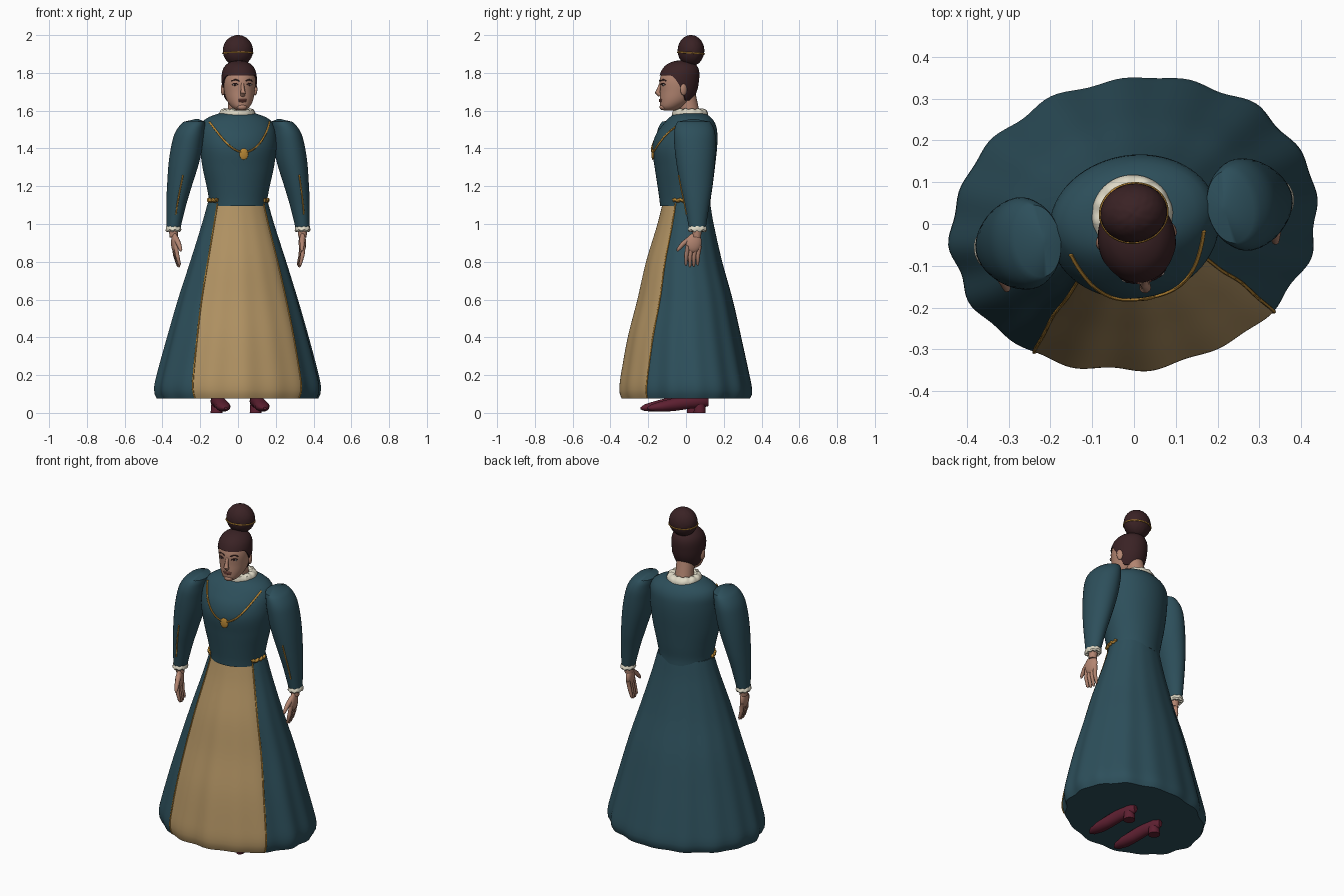
import bpy, bmesh, math
from math import sin, cos, pi, radians
from mathutils import Vector, Matrix

cube = bpy.data.objects.get("Cube")
if cube:
    bpy.data.objects.remove(cube, do_unlink=True)

TURN = Matrix.Rotation(radians(10), 4, 'Z')  # the whole figure stands slightly turned


def material(name, r, g, b):
    m = bpy.data.materials.new(name)
    m.use_nodes = True
    m.diffuse_color = (r, g, b, 1)
    bsdf = m.node_tree.nodes["Principled BSDF"]
    bsdf.inputs["Base Color"].default_value = (r, g, b, 1)
    bsdf.inputs["Roughness"].default_value = 0.8
    return m


teal = material("teal cloth", .026, .078, .104)
beige = material("beige cloth", .44, .29, .125)
gold = material("gold", .48, .24, .035)
cream = material("cream linen", .73, .69, .56)
skin = material("skin", .45, .235, .165)
lip = material("lips", .31, .11, .085)
hair = material("dark brown hair", .042, .016, .018)
wine = material("wine leather", .11, .014, .03)
white = material("eye white", .6, .55, .5)


def finish(bm, name, mats, angle=45):
    bmesh.ops.recalc_face_normals(bm, faces=bm.faces)
    me = bpy.data.meshes.new(name)
    bm.to_mesh(me)
    bm.free()
    me.transform(TURN)
    for m in mats:
        me.materials.append(m)
    ob = bpy.data.objects.new(name, me)
    bpy.context.collection.objects.link(ob)
    bpy.ops.object.select_all(action='DESELECT')
    ob.select_set(True)
    bpy.context.view_layer.objects.active = ob
    bpy.ops.object.shade_smooth_by_angle(angle=radians(angle))
    return ob


def loft(name, rings, mats, caps=(True, True), rule=None):
    """Skin closed rings of points; rule(column) picks the material."""
    bm = bmesh.new()
    grid = [[bm.verts.new(p) for p in ring] for ring in rings]
    n = len(grid[0])
    for a, b in zip(grid, grid[1:]):
        for j in range(n):
            k = (j + 1) % n
            f = bm.faces.new((a[j], a[k], b[k], b[j]))
            f.material_index = rule(j) if rule else 0
    for end, cap in ((grid[0], caps[0]), (grid[-1], caps[1])):
        if cap:
            bm.faces.new(end)
    return finish(bm, name, mats)


def tube(name, path, radius, mat, n=8):
    """Round tube along a path; radius is a number or one per point."""
    path = [Vector(p) for p in path]
    radii = radius if isinstance(radius, list) else [radius] * len(path)
    side = Vector((.31, .2, .93))
    rings = []
    for i, p in enumerate(path):
        d = (path[min(i + 1, len(path) - 1)] - path[max(i - 1, 0)]).normalized()
        u = (side - d * side.dot(d)).normalized()
        v = d.cross(u)
        rings.append([p + (u * cos(t) + v * sin(t)) * radii[i]
                      for t in (2 * pi * k / n for k in range(n))])
    return loft(name, rings, [mat])


def ball(name, centre, size, mat, seg=24, rot=None, bump=None):
    bm = bmesh.new()
    bmesh.ops.create_uvsphere(bm, u_segments=seg, v_segments=seg // 2, radius=1)
    for v in bm.verts:
        if bump:
            v.co *= bump(v.co)
        v.co = v.co * Vector(size)
        if rot:
            v.co = rot @ v.co
        v.co += Vector(centre)
    return finish(bm, name, [mat], 80)


def at(table, z):
    """Smooth cubic reading of a profile table at height z."""
    z = min(max(z, table[0][0]), table[-1][0])
    i = max(k for k in range(len(table) - 1) if table[k][0] <= z)
    a, b = table[i], table[i + 1]
    p, q = table[max(i - 1, 0)], table[min(i + 2, len(table) - 1)]
    h = b[0] - a[0]
    t = (z - a[0]) / h
    out = []
    for c in range(1, len(a)):
        m0 = (b[c] - p[c]) / (b[0] - p[0]) * h
        m1 = (q[c] - a[c]) / (q[0] - a[0]) * h
        out.append((2*t**3 - 3*t*t + 1) * a[c] + (t**3 - 2*t*t + t) * m0
                   + (3*t*t - 2*t**3) * b[c] + (t**3 - t*t) * m1)
    return out


def surf(table, a, z, grow=0.0):
    """Point on an oval body: angle a runs from the front towards +x."""
    w, f, b = at(table, z)
    return Vector(((w + grow) * sin(a), (f + b) / 2 - ((b - f) / 2 + grow) * cos(a), z))


def heights(lo, hi, n):
    return [lo + (hi - lo) * i / n for i in range(n + 1)]


def turns(n):
    return [2 * pi * j / n for j in range(n)]


# Skirt with front panel: rows are height, half width, front, back
SKIRT = [(.075, .425, -.335, .335), (.1, .437, -.345, .347), (.14, .44, -.347, .345),
         (.2, .428, -.34, .333), (.4, .375, -.305, .29), (.6, .318, -.255, .245),
         (.8, .255, -.21, .19), (1., .192, -.15, .145), (1.12, .158, -.12, .125)]
PANEL, COLS = 50, 170


def panel_edge(z):
    return radians(40 + 10 * z / 1.1)


def skirt_point(a, z, grow=0.0):
    p = surf(SKIRT, a, z, grow)
    k = 1 + (.003 + .017 * (1.1 - z)) * (.6 * cos(16 * a + 1) + .4 * cos(11 * a))
    return Vector((p.x * k, p.y * k, z))


def skirt_ring(z):
    e = panel_edge(z)
    inner = [-e + 2 * e * j / PANEL for j in range(PANEL)]
    rest = COLS - PANEL
    return [skirt_point(a, z) for a in
            inner + [e + (2 * pi - 2 * e) * j / rest for j in range(rest)]]


loft("skirt", [skirt_ring(z) for z in heights(.075, 1.12, 44)], [teal, beige],
     rule=lambda j: 1 if j < PANEL else 0)
for s, side in ((1, "left"), (-1, "right")):
    tube(side + "_skirt_trim",
         [skirt_point(s * panel_edge(z), z, .001) for z in heights(.08, 1.11, 40)], .004, gold)

# Bodice
TORSO = [(1.095, .152, -.137, .13), (1.13, .155, -.14, .13), (1.2, .168, -.15, .14),
         (1.3, .19, -.165, .152), (1.4, .203, -.178, .163), (1.47, .203, -.16, .165),
         (1.52, .195, -.125, .158), (1.56, .165, -.09, .135), (1.585, .1, -.06, .105)]
loft("bodice", [[surf(TORSO, a, z) for a in turns(64)] for z in heights(1.095, 1.585, 28)], [teal])

# Necklace lies on the bodice
chain = []
for i in range(-20, 21):
    x = .16 * i / 20
    z = 1.38 + .16 * abs(i / 20) ** 2
    chain.append(surf(TORSO, math.asin(x / at(TORSO, z)[0]), z, .002))
tube("necklace", chain, .005, gold)
ball("pendant", surf(TORSO, 0, 1.37, .002), (.024, .007, .03), gold)

# Collar and neck
ruff = [(1.565, .092, -.068, .115), (1.585, .097, -.074, .118),
        (1.603, .088, -.066, .108), (1.61, .07, -.045, .085), (1.6, .05, -.03, .07)]
loft("collar", [[surf([r, (9, 0, 0, 0)], a, r[0]) * 1 + Vector((0, 0, .003 * cos(12 * a)))
                 for a in turns(72)] for r in ruff], [cream])
tube("neck", [(0, .025, 1.56), (0, .015, 1.62), (0, .0, 1.69)], [.055, .05, .05], skin, 24)

# Head, and hair cap following the same form down to a hairline
HEAD = [(1.6, .02, -.115, -.06), (1.615, .043, -.134, -.03), (1.65, .067, -.139, .02),
        (1.7, .08, -.139, .05), (1.76, .086, -.14, .062), (1.81, .08, -.124, .062),
        (1.84, .06, -.098, .045), (1.857, .03, -.062, .01), (1.862, .004, -.032, -.025)]
loft("head", [[surf(HEAD, a, z) for a in turns(48)] for z in heights(1.6, 1.862, 30)], [skin])


def hairline(a):
    t = abs(math.remainder(a, 2 * pi))
    k = min(max((t - radians(55)) / radians(70), 0), 1)
    return 1.785 - .132 * k * k * (3 - 2 * k)


def hair_point(a, u):
    z = hairline(a) + (1.862 - hairline(a)) * u
    return surf(HEAD, a, z, .007) + Vector((0, 0, .004 * u))


loft("hair_cap", [[surf(HEAD, a, hairline(a), -.01) for a in turns(64)]]
     + [[hair_point(a, i / 20) for a in turns(64)] for i in range(21)], [hair], (False, True))
ball("hair_bun", (.004, .026, 1.918), (.08, .07, .082), hair, 64,
     bump=lambda c: 1 + .012 * sin(17 * c.x) * sin(17 * c.y + 1) * sin(17 * c.z))
tube("bun_band", [(.004 + .08 * sin(a), .026 - .07 * cos(a), 1.905 + .004 * cos(a))
                  for a in turns(48) + [2 * pi]], .004, gold)

# Face
tube("nose", [(0, -.136, 1.745), (0, -.144, 1.72), (0, -.154, 1.695), (0, -.14, 1.682)],
     [.007, .01, .014, .012], skin, 12)
ball("chin", (0, -.122, 1.619), (.027, .02, .017), skin)
ball("upper_lip", (0, -.137, 1.658), (.025, .008, .005), lip)
ball("lower_lip", (0, -.136, 1.65), (.021, .009, .006), lip)

# Sleeves: height, centre x, half width, half depth
SLEEVE = [(.975, .347, .036, .044), (1.1, .332, .052, .066), (1.2, .315, .065, .085),
          (1.34, .288, .081, .104), (1.45, .268, .08, .111), (1.5, .255, .072, .106),
          (1.54, .235, .056, .088), (1.552, .226, .038, .062), (1.556, .22, .006, .01)]


def sleeve_point(s, a, z, grow=0.0):
    c, w, d = at(SLEEVE, z)
    return Vector((s * (c + (w + grow) * sin(a)), -(d + grow) * cos(a), z))


for s, side in ((1, "left"), (-1, "right")):
    # Face and ears
    ball(side + "_eye", surf(HEAD, s * .47, 1.737, -.003), (.015, .007, .006), white)
    ball(side + "_iris", surf(HEAD, s * .46, 1.737, .002), (.006, .004, .006), hair)
    tube(side + "_eyelid", [surf(HEAD, s * (.27 + .04 * i), 1.738 + .007 * sin(pi * i / 10), .002)
                            for i in range(11)], .0025, hair, 6)
    tube(side + "_brow", [surf(HEAD, s * (.2 + .05 * i), 1.757 + .007 * sin(pi * i / 10), .001)
                          for i in range(11)], .003, hair, 6)
    ball(side + "_ear", (s * .086, -.028, 1.713), (.011, .019, .032), skin,
         rot=Matrix.Rotation(s * .3, 3, 'Z'))

    # Sleeve, piping and cuff
    loft(side + "_sleeve", [[sleeve_point(s, a, z) for a in turns(40)]
                            for z in heights(.975, 1.556, 40)], [teal])
    tube(side + "_sleeve_piping", [sleeve_point(s, .12, z, .001)
                                   for z in heights(1.05, 1.26, 14)], .004, gold)
    cuff = [(.995, .032), (.985, .043), (.968, .046), (.96, .04), (.965, .02)]
    loft(side + "_cuff", [[(s * (.347 + r * .9 * sin(a)), -r * 1.1 * cos(a), z + .003 * cos(9 * a))
                           for a in turns(54)] for z, r in cuff], [cream])

    # Waist ornament
    tube(side + "_waist_clasp", [surf(TORSO, s * radians(52 + 4 * i), 1.125 + .004 * sin(2 * i), .003)
                                 for i in range(12)], [.007 + .004 * abs(cos(i)) for i in range(12)], gold)

    # Hand
    tube(side + "_wrist", [(s * .347, 0, .985), (s * .346, -.003, .93)], [.026, .022], skin, 16)
    ball(side + "_palm", (s * .343, -.018, .9), (.019, .042, .052), skin,
         rot=Matrix.Rotation(-.15, 3, 'X'))
    for i in range(4):
        y = -.05 + .021 * i
        low = .768 + .008 * abs(i - 1.4)
        tube(side + "_finger_" + str(i + 1),
             [(s * .343, y, .885), (s * .337, y - .008, .835), (s * .325, y - .008, low + .008),
              (s * .322, y - .007, low)], [.012, .011, .008, .003], skin, 10)
    tube(side + "_thumb", [(s * .34, -.035, .925), (s * .332, -.075, .895),
                           (s * .326, -.1, .865), (s * .325, -.105, .855)],
         [.015, .013, .009, .003], skin, 10)

    # Shoe: position along foot, half width, sole height, upper height
    last = [(-.225, .008, .018, .03), (-.205, .026, .01, .045), (-.15, .038, .006, .062),
            (-.08, .034, .01, .08), (0, .031, .022, .095), (.07, .03, .028, .095), (.1, .014, .035, .08)]
    loft(side + "_shoe", [[(s * .105 + w * cos(a), y, (lo + hi) / 2 + (hi - lo) / 2 * sin(a))
                           for a in turns(20)] for y, w, lo, hi in last], [wine])
    tube(side + "_shoe_heel", [(s * .105, .055, 0), (s * .105, .055, .045)], [.032, .03], wine, 20)
